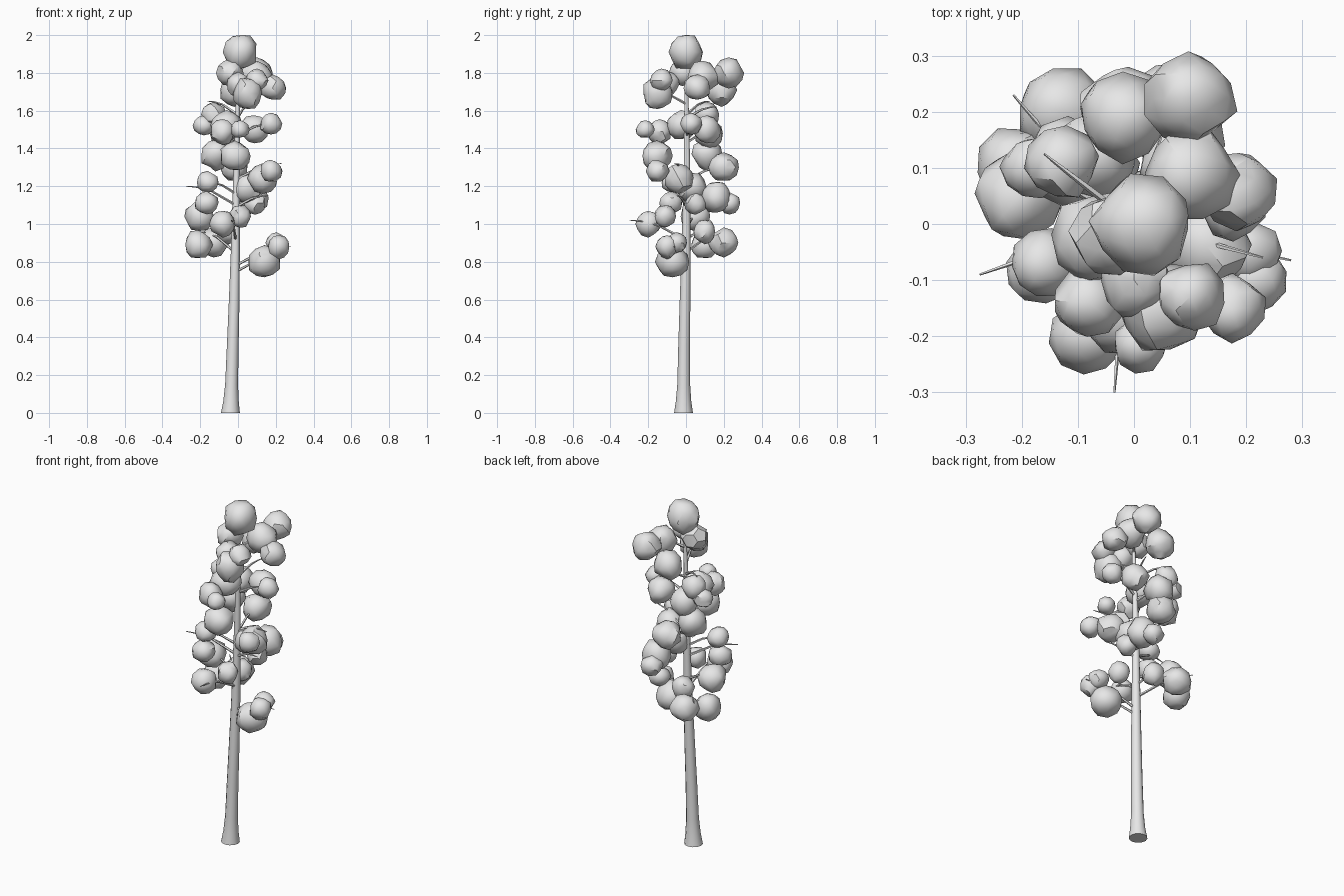
import bpy, bmesh, math, random
from mathutils import Quaternion, Vector

if "Cube" in bpy.data.objects:
    bpy.data.objects.remove(bpy.data.objects["Cube"])

random.seed(4)

grey = bpy.data.materials.new("pale grey")
grey.diffuse_color = (0.8, 0.8, 0.8, 1)
grey.use_nodes = True
grey.node_tree.nodes["Principled BSDF"].inputs["Base Color"].default_value = grey.diffuse_color


def finish(name, bm, angle=60):
    bmesh.ops.recalc_face_normals(bm, faces=bm.faces)
    mesh = bpy.data.meshes.new(name)
    bm.to_mesh(mesh)
    bm.free()
    obj = bpy.data.objects.new(name, mesh)
    bpy.context.collection.objects.link(obj)
    mesh.materials.append(grey)
    bpy.ops.object.select_all(action='DESELECT')
    obj.select_set(True)
    bpy.context.view_layer.objects.active = obj
    bpy.ops.object.shade_smooth_by_angle(angle=math.radians(angle))
    return obj


def tube(bm, points, radii, sides, level=False):
    """Closed tapered tube through the points; level keeps its rings flat."""
    points = [Vector(p) for p in points]
    rings = []
    for i, p in enumerate(points):
        d = points[min(i + 1, len(points) - 1)] - points[max(i - 1, 0)]
        q = Quaternion() if level else d.to_track_quat('Z', 'Y')
        rings.append([bm.verts.new(p + q @ Vector((
            radii[i] * math.cos(math.tau * k / sides),
            radii[i] * math.sin(math.tau * k / sides), 0))) for k in range(sides)])
    for a, b in zip(rings, rings[1:]):
        for k in range(sides):
            j = (k + 1) % sides
            bm.faces.new((a[k], a[j], b[j], b[k]))
    bm.faces.new(rings[0][::-1])
    bm.faces.new(rings[-1])


# trunk: x, y, z, radius
trunk = [(-.04, -.013, 0, .05), (-.037, -.013, .06, .041), (-.034, -.012, .15, .034),
         (-.028, -.01, .35, .031), (-.02, -.005, .6, .028), (-.014, 0, .85, .024),
         (-.01, .003, 1.1, .02), (-.006, .005, 1.35, .016), (-.002, .003, 1.6, .012),
         (.01, 0, 1.88, .006)]
bm = bmesh.new()
tube(bm, [t[:3] for t in trunk], [t[3] for t in trunk], 12, level=True)
finish("trunk", bm)


def trunk_at(z):
    for a, b in zip(trunk, trunk[1:]):
        if z <= b[2]:
            return Vector(a[:3]).lerp(Vector(b[:3]), (z - a[2]) / (b[2] - a[2]))
    return Vector(trunk[-1][:3])


# leaf clumps: x, y, z, radius
clumps = [
    # crown
    (.015, -.003, 1.91, .086), (.05, -.15, 1.69, .078), (.1, -.13, 1.76, .06),
    (0, -.1, 1.74, .062), (-.04, -.02, 1.80, .07), (.185, .06, 1.72, .068),
    (.1, .225, 1.80, .078), (.1, .09, 1.78, .08), (-.02, .19, 1.71, .076),
    # upper tier
    (.01, -.215, 1.50, .047), (.175, .03, 1.53, .056), (.085, .11, 1.50, .072),
    (-.13, .11, 1.58, .064), (-.18, .1, 1.52, .054), (-.06, -.025, 1.52, .08),
    (-.08, -.14, 1.49, .062), (-.075, .12, 1.48, .076), (-.12, .11, 1.37, .076),
    (-.015, -.155, 1.36, .078),
    # middle tier
    (-.02, .2, 1.30, .076), (.175, -.15, 1.28, .057), (.13, -.04, 1.24, .077),
    (.05, .03, 1.19, .076), (.08, .16, 1.14, .079), (.06, .23, 1.11, .056),
    (-.16, -.07, 1.22, .058), (-.165, -.08, 1.11, .062), (.09, .05, 1.11, .055),
    # lower tier
    (-.205, .05, 1.04, .076), (-.08, -.2, 1.0, .066), (.01, -.11, 1.04, .055),
    (-.05, .1, .96, .058), (-.13, .2, .90, .078), (-.21, .1, .89, .073),
    (.14, -.07, .80, .084), (.215, -.1, .88, .057), (.205, -.05, .90, .054),
]
for n, (x, y, z, r) in enumerate(clumps):
    bm = bmesh.new()
    bmesh.ops.create_icosphere(bm, subdivisions=2, radius=1.03)
    spin = random.uniform(0, math.tau)
    for v in bm.verts:
        v.co *= random.uniform(.9, 1.1)
        a, b = v.co.x, v.co.y
        v.co.x = a * math.cos(spin) - b * math.sin(spin)
        v.co.y = a * math.sin(spin) + b * math.cos(spin)
    top = max(v.co.z for v in bm.verts)
    for v in bm.verts:
        v.co = Vector((x + r * v.co.x, y + r * v.co.y, z + r * 1.05 * v.co.z / top))
    finish(f"leaf_clump_{n + 1}", bm, 40)

# branches rise from the trunk and level out into the clumps, some poke through
twigs = [(-.275, -.09, 1.20), (-.215, .23, .96), (.28, -.065, .88), (-.035, -.3, 1.02),
         (.23, -.06, 1.32), (-.16, .125, 1.65), (.16, -.05, 1.15), (.05, .16, 1.62)]
bm = bmesh.new()
for tip in twigs + [c[:3] for c in clumps[1::3]]:
    tip = Vector(tip)
    reach = math.hypot(tip.x, tip.y)
    root = trunk_at(tip.z - .35 * reach)
    mid = root.lerp(tip, .5)
    mid.z += .09 * reach
    near = root.lerp(tip, .78)
    near.z += .06 * reach
    tube(bm, [root, mid, near, tip], [.008, .006, .004, .002], 5)
finish("branches", bm)
